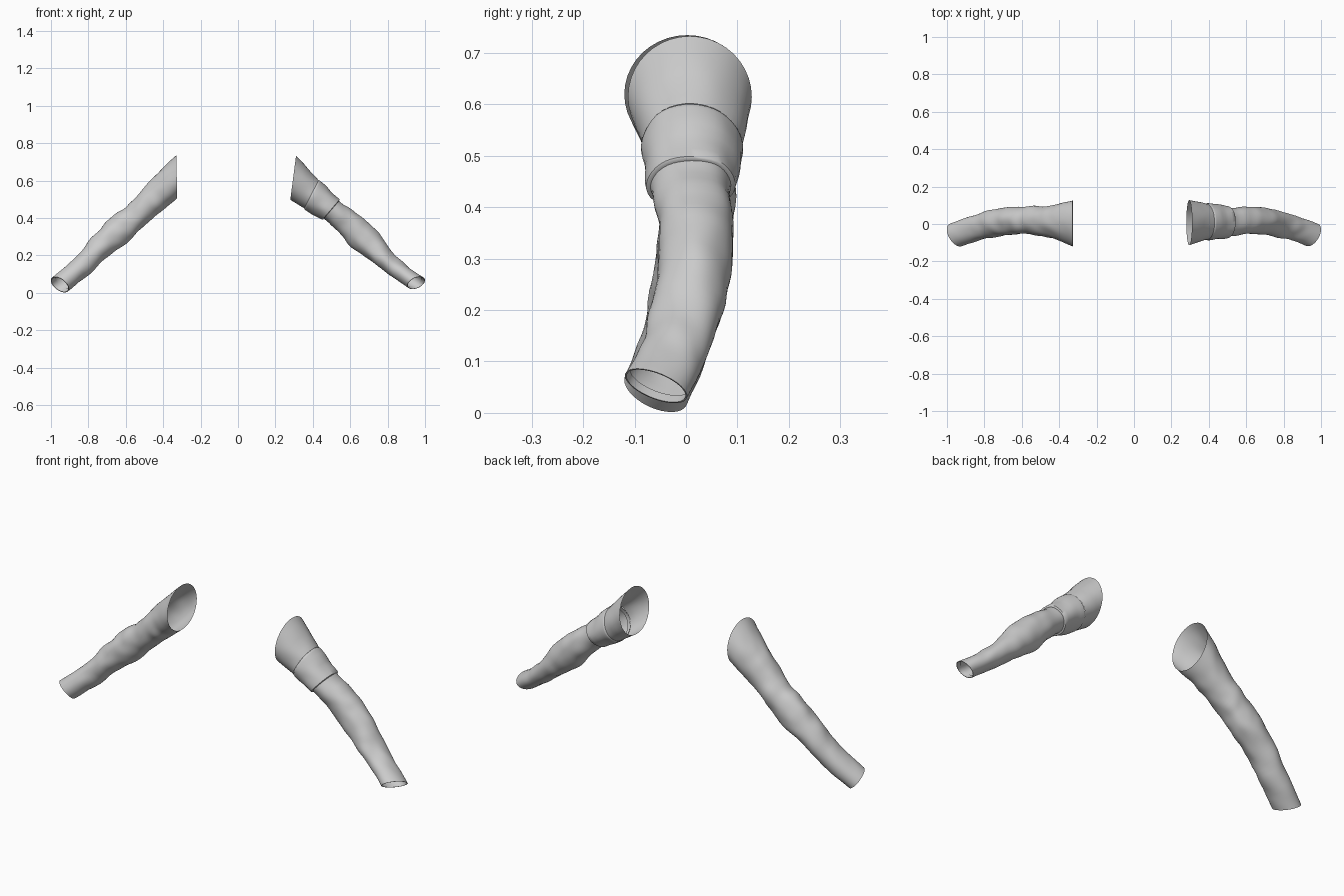
import bpy, bmesh, math
from mathutils import Vector, noise

cube = bpy.data.objects.get("Cube")
if cube:
    bpy.data.objects.remove(cube, do_unlink=True)

SIDES = 40
STEPS = 7

cloth = bpy.data.materials.new("light grey cloth")
cloth.use_nodes = True
cloth.diffuse_color = (0.6, 0.6, 0.6, 1)
cloth.node_tree.nodes["Principled BSDF"].inputs["Base Color"].default_value = (0.6, 0.6, 0.6, 1)

# Sections from shoulder to cuff: upper x, upper z, lower x, lower z, front y, back y, slant
LEFT = [
    (.31, .73, .28, .50, -.11, .125, 0),
    (.43, .60, .355, .452, -.08, .105, 0),
    (.54, .495, .455, .395, -.07, .09, 0),
    (.66, .405, .53, .33, -.055, .095, 0),
    (.745, .33, .60, .25, -.055, .09, .1),
    (.825, .22, .71, .17, -.07, .07, .2),
    (.91, .14, .81, .095, -.085, .04, .4),
    (.995, .08, .91, .025, -.12, .003, .5),
]
RIGHT = [
    (-.33, .735, -.325, .505, -.12, .125, 0),
    (-.42, .65, -.39, .45, -.085, .11, 0),
    (-.50, .565, -.45, .40, -.07, .095, 0),
    (-.59, .465, -.53, .33, -.055, .095, 0),
    (-.67, .41, -.59, .265, -.055, .095, 0),
    (-.77, .305, -.68, .205, -.065, .08, .1),
    (-.87, .19, -.79, .105, -.085, .05, .3),
    (-.995, .08, -.91, .007, -.12, .003, .5),
]


def section(rows, t):
    """Smoothly interpolated section at position t along the sleeve."""
    i = min(int(t), len(rows) - 2)
    f = t - i
    a, b = rows[max(i - 1, 0)], rows[i]
    c, d = rows[i + 1], rows[min(i + 2, len(rows) - 1)]
    return [q + .5 * f * (r - p + f * (2 * p - 5 * q + 4 * r - s + f * (3 * (q - r) + s - p)))
            for p, q, r, s in zip(a, b, c, d)]


def ring(rows, t, outset):
    """Points around the sleeve at t, grown by outset, with soft creases."""
    ux, uz, lx, lz, front, back, slant = section(rows, t)
    centre = Vector(((ux + lx) / 2, (front + back) / 2, (uz + lz) / 2))
    up = Vector((ux - lx, 0, uz - lz)) / 2
    up *= 1 + outset / up.length
    half = (back - front) / 2 + outset
    axis = Vector((math.copysign(.75, ux), 0, -.66))
    fade = min(1, t, len(rows) - 1 - t)
    points = []
    for n in range(SIDES):
        a = math.tau * n / SIDES
        side = half * math.sin(a)
        offset = up * math.cos(a) + Vector((0, side, 0))
        crease = .006 * fade * noise.noise((centre + offset) * 16)
        points.append(centre + offset + axis * slant * side + offset.normalized() * crease)
    return points


def tube(name, rows, profile):
    """Skin an open tube through (position, outset) pairs."""
    bm = bmesh.new()
    rings = [[bm.verts.new(p) for p in ring(rows, t, o)] for t, o in profile]
    for a, b in zip(rings, rings[1:]):
        for n in range(SIDES):
            m = (n + 1) % SIDES
            bm.faces.new((a[n], a[m], b[m], b[n]))
    bmesh.ops.recalc_face_normals(bm, faces=bm.faces)
    mesh = bpy.data.meshes.new(name)
    bm.to_mesh(mesh)
    bm.free()
    mesh.materials.append(cloth)
    obj = bpy.data.objects.new(name, mesh)
    bpy.context.collection.objects.link(obj)
    bpy.ops.object.select_all(action='DESELECT')
    obj.select_set(True)
    bpy.context.view_layer.objects.active = obj
    bpy.ops.object.shade_smooth_by_angle(angle=math.radians(45))
    return obj


def span(start, end, outset=0):
    count = max(2, round((end - start) * STEPS))
    return [(start + (end - start) * n / count, outset) for n in range(count + 1)]


# Narrow hem folded back into the cuff
last = len(LEFT) - 1
hem = [(last, -.004), (last - .25, -.005)]

# Plain sleeve on the right arm
tube("right_sleeve", RIGHT, span(0, last) + hem)

# Left sleeve: shoulder piece, raised arm band and lower sleeve
tube("left_shoulder_piece", LEFT, span(0, 1, .003))
band_start = [(1, .002), (1.03, .006)]
band_end = [(2.02, .004), (2.02, -.002)]
tube("left_arm_band", LEFT, band_start + span(1.08, 2, .007) + band_end)
tube("left_lower_sleeve", LEFT, span(1.1, last, -.001) + hem)
